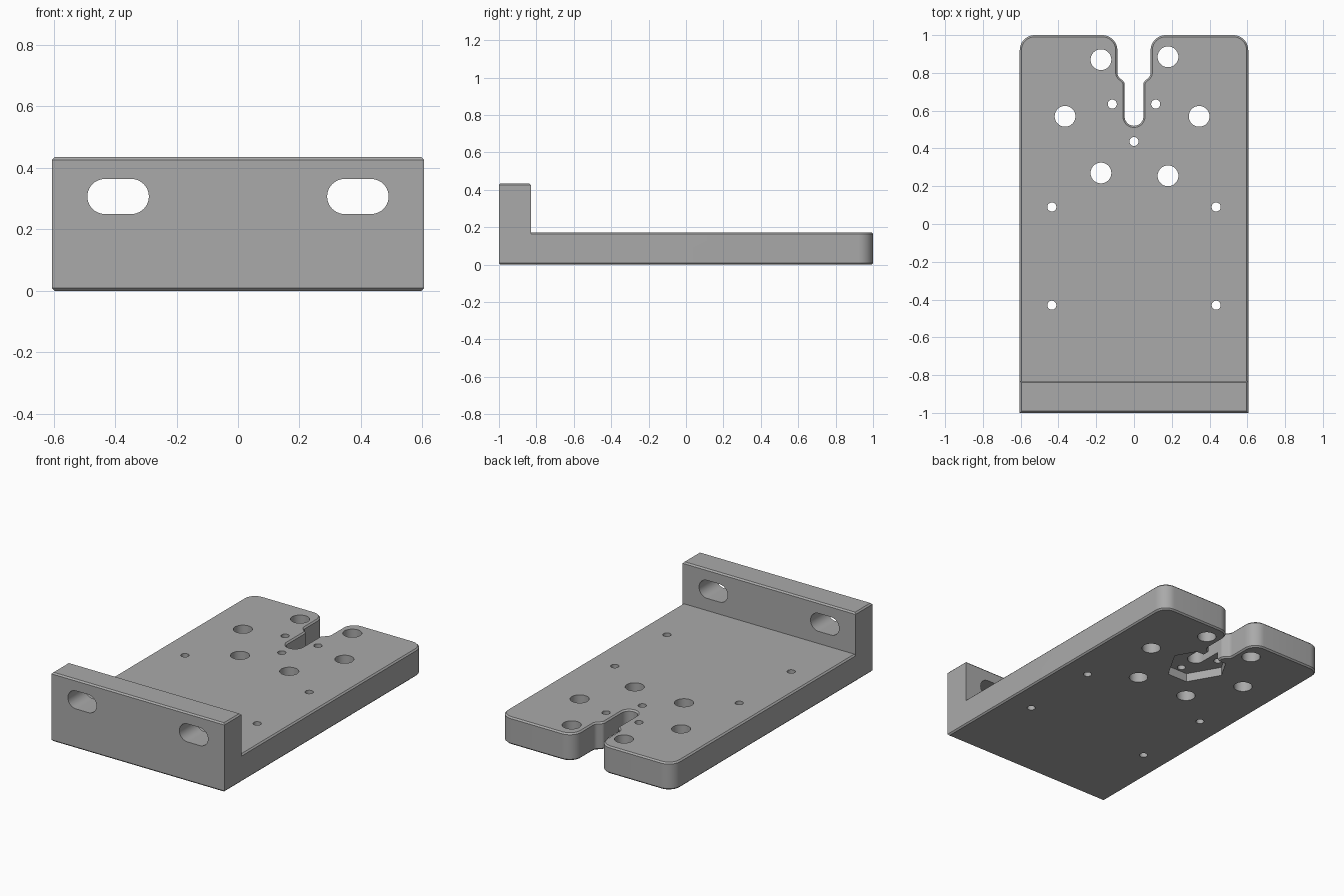
import bpy, bmesh, math
from mathutils import Vector

cube = bpy.data.objects.get("Cube")
if cube:
    bpy.data.objects.remove(cube, do_unlink=True)

HALF, THICK, HEIGHT, RISER_Y, CHAMFER = 0.605, 0.173, 0.435, -0.83, 0.009

steel = bpy.data.materials.new("grey metal")
steel.use_nodes = True
GREY = (0.4, 0.4, 0.4, 1)
steel.diffuse_color = GREY
steel.node_tree.nodes["Principled BSDF"].inputs["Base Color"].default_value = GREY


def fillet(corners, steps=10):
    """Round each (x, y, radius) corner of a closed outline."""
    out = []
    for i, (x, y, r) in enumerate(corners):
        p = Vector((x, y))
        if r == 0:
            out.append(p)
            continue
        a = (Vector(corners[i - 1][:2]) - p).normalized()
        b = (Vector(corners[(i + 1) % len(corners)][:2]) - p).normalized()
        half = a.angle(b) / 2
        centre = p + (a + b).normalized() * r / math.sin(half)
        start = p + a * r / math.tan(half) - centre
        end = p + b * r / math.tan(half) - centre
        turn = math.atan2(start.x * end.y - start.y * end.x, start.dot(end))
        for k in range(steps + 1):
            t = turn * k / steps
            out.append(centre + Vector((start.x * math.cos(t) - start.y * math.sin(t),
                                        start.x * math.sin(t) + start.y * math.cos(t))))
    return out


def prism(bm, outline, low, high, place=lambda u, v, w: (u, v, w)):
    """Extrude a flat outline between two levels."""
    face = bm.faces.new([bm.verts.new(place(p[0], p[1], low)) for p in outline])
    shift = Vector(place(0, 0, high)) - Vector(place(0, 0, low))
    new = bmesh.ops.extrude_face_region(bm, geom=[face])["geom"]
    bmesh.ops.translate(bm, vec=shift, verts=[g for g in new if isinstance(g, bmesh.types.BMVert)])


def circle(x, y, r, n=40):
    return [(x + r * math.cos(math.tau * i / n), y + r * math.sin(math.tau * i / n)) for i in range(n)]


def finish(name, bm):
    bmesh.ops.remove_doubles(bm, verts=bm.verts, dist=1e-5)
    bmesh.ops.recalc_face_normals(bm, faces=bm.faces)
    mesh = bpy.data.meshes.new(name)
    bm.to_mesh(mesh)
    bm.free()
    mesh.materials.append(steel)
    obj = bpy.data.objects.new(name, mesh)
    bpy.context.collection.objects.link(obj)
    return obj


def chamfer(bm, test):
    edges = [e for e in bm.edges if test(e)]
    bmesh.ops.bevel(bm, geom=edges, offset=CHAMFER, segments=1, affect='EDGES', clamp_overlap=False)


def combine(target, tool, operation):
    tool.hide_render = True
    mod = target.modifiers.new(operation, 'BOOLEAN')
    mod.operation, mod.solver, mod.object = operation, 'EXACT', tool
    bpy.context.view_layer.objects.active = target
    bpy.ops.object.modifier_apply(modifier=mod.name)
    bpy.data.objects.remove(tool, do_unlink=True)


# Base plate with rounded back corners and a stepped notch
side = [(HALF, -1, 0), (HALF, 1, 0.08), (0.088, 1, 0.08), (0.088, 0.785, 0.035),
        (0.05, 0.75, 0.025), (0.05, 0.52, 0.0499)]
outline = fillet(side + [(-x, y, r) for x, y, r in reversed(side)])
bm = bmesh.new()
prism(bm, outline, 0, THICK)
chamfer(bm, lambda e: abs(e.verts[0].co.z - e.verts[1].co.z) < 1e-5)
bracket = finish("mounting_bracket", bm)

# Upright flange along the front
bm = bmesh.new()
prism(bm, [(-HALF, -1), (HALF, -1), (HALF, RISER_Y), (-HALF, RISER_Y)], THICK / 2, HEIGHT)
chamfer(bm, lambda e: all(v.co.z > HEIGHT - 0.001 for v in e.verts))
combine(bracket, finish("front_flange", bm), 'UNION')

# Underside pocket: a triangle with clipped corners
bm = bmesh.new()
pocket = []
for k in range(3):
    for s in (-1, 1):
        a = math.radians(-90 + 120 * k + 22.6 * s)
        pocket.append((0.182 * math.cos(a), 0.568 + 0.182 * math.sin(a)))
prism(bm, pocket, -0.1, 0.055)
combine(bracket, finish("pocket_cutter", bm), 'DIFFERENCE')

# Round holes through the plate and long slots through the flange
bm = bmesh.new()
for x, y in ((-0.175, 0.87), (0.18, 0.885), (-0.365, 0.57), (0.345, 0.57), (-0.175, 0.27), (0.18, 0.255)):
    prism(bm, circle(x, y, 0.055), -0.1, 0.3)
prism(bm, circle(0, 0.437, 0.024), -0.1, 0.3)
for s in (-1, 1):
    for x, y in ((0.115, 0.635), (0.435, 0.09), (0.435, -0.43)):
        prism(bm, circle(s * x, y, 0.024), -0.1, 0.3)
    cx, cz, w, r = s * 0.39, 0.307, 0.1, 0.057
    slot = fillet([(cx - w, cz - r, r * 0.999), (cx + w, cz - r, r * 0.999),
                   (cx + w, cz + r, r * 0.999), (cx - w, cz + r, r * 0.999)])
    prism(bm, slot, -1.1, -0.7, lambda u, v, t: (u, t, v))
combine(bracket, finish("hole_cutter", bm), 'DIFFERENCE')

# Smooth shading with crisp edges
bpy.ops.object.select_all(action='DESELECT')
bracket.select_set(True)
bpy.context.view_layer.objects.active = bracket
bpy.ops.object.shade_smooth_by_angle(angle=math.radians(30))
